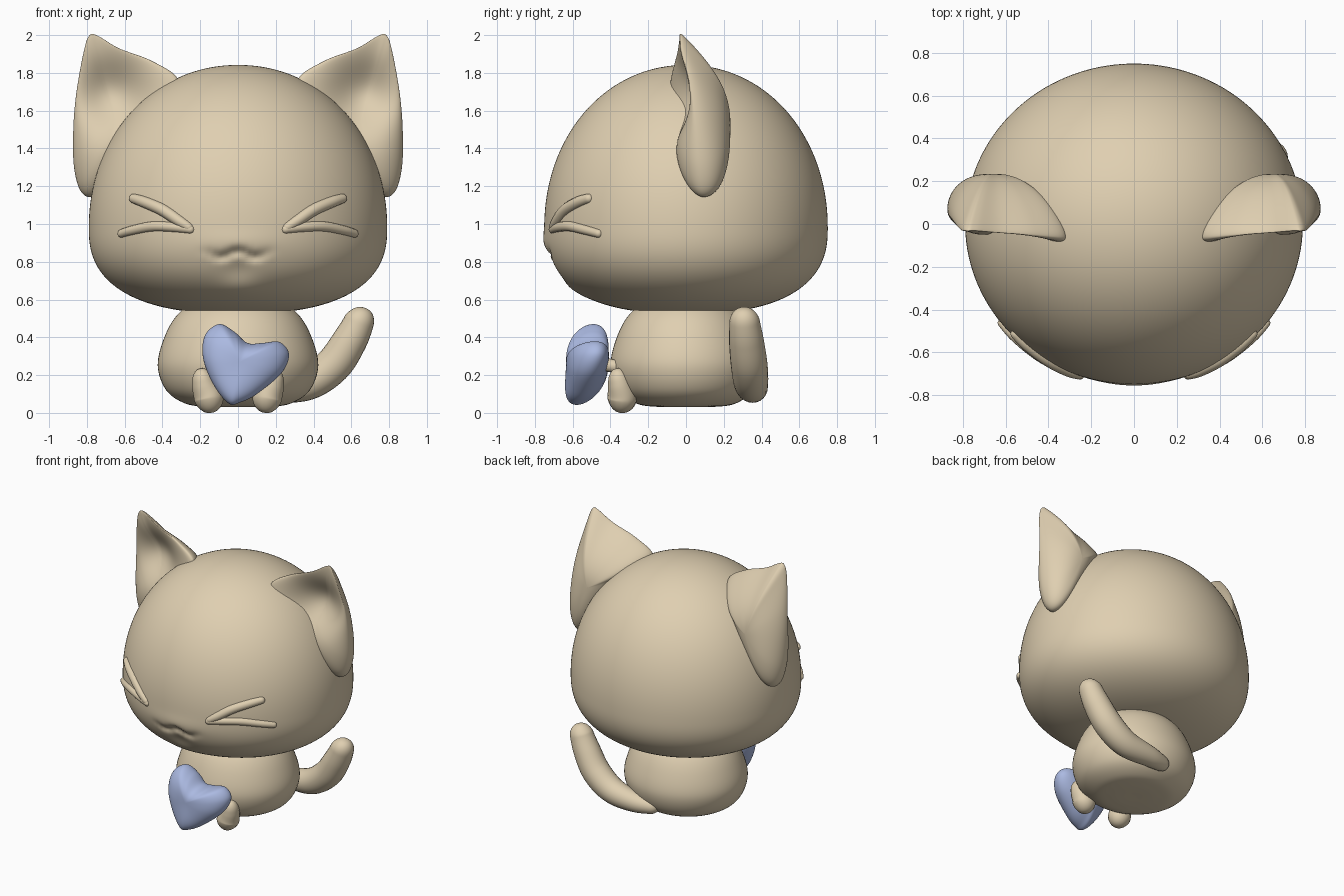
import bpy, bmesh, math
from mathutils import Vector

cube = bpy.data.objects.get("Cube")
if cube:
    bpy.data.objects.remove(cube)


def material(name, colour):
    mat = bpy.data.materials.new(name)
    mat.use_nodes = True
    mat.diffuse_color = colour
    mat.node_tree.nodes["Principled BSDF"].inputs["Base Color"].default_value = colour
    return mat


TAN = material("warm tan", (0.74, 0.625, 0.44, 1))
BLUE = material("soft blue", (0.41, 0.49, 0.76, 1))


def spline(points, steps, closed=False):
    """Smooth curve through points of any dimension."""
    n = len(points)
    pick = (lambda i: points[i % n]) if closed else (lambda i: points[max(0, min(n - 1, i))])
    out = []
    for i in range(n if closed else n - 1):
        for k in range(steps):
            t = k / steps
            out.append([0.5 * (2 * b + (c - a) * t + (2 * a - 5 * b + 4 * c - d) * t * t
                               + (3 * b - a - 3 * c + d) * t ** 3)
                        for a, b, c, d in zip(pick(i - 1), pick(i), pick(i + 1), pick(i + 2))])
    if not closed:
        out.append(list(points[-1]))
    return out


def loft(name, rings, mat):
    """Skin a list of closed rings and cap both ends."""
    bm = bmesh.new()
    rows = [[bm.verts.new(p) for p in ring] for ring in rings]
    n = len(rows[0])
    for low, high in zip(rows, rows[1:]):
        for i in range(n):
            j = (i + 1) % n
            bm.faces.new((low[i], low[j], high[j], high[i]))
    bm.faces.new(rows[0])
    bm.faces.new(rows[-1])
    bmesh.ops.recalc_face_normals(bm, faces=bm.faces)
    for face in bm.faces:
        face.smooth = True
    mesh = bpy.data.meshes.new(name)
    bm.to_mesh(mesh)
    bm.free()
    mesh.materials.append(mat)
    obj = bpy.data.objects.new(name, mesh)
    bpy.context.collection.objects.link(obj)


def turned(name, profile, depth, segments, mat, shape=lambda p: p):
    """Revolve (radius, z) points with the y axis scaled by depth."""
    angles = [2 * math.pi * i / segments for i in range(segments)]
    rings = [[shape(Vector((r * math.cos(a), depth * r * math.sin(a), z))) for a in angles]
             for r, z in profile]
    loft(name, rings, mat)


def tube(name, path, mat, segments=16):
    """Round-ended tube along (x, y, z, radius) points."""
    pts = spline(path, 12)
    places = [Vector(p[:3]) for p in pts]
    dist = [0]
    for a, b in zip(places, places[1:]):
        dist.append(dist[-1] + (b - a).length)
    rings = []
    for i, p in enumerate(places):
        axis = (places[min(i + 1, len(pts) - 1)] - places[max(i - 1, 0)]).normalized()
        side = axis.cross(Vector((0, 1, 0))).normalized()
        up = axis.cross(side)
        r = pts[i][3]
        gap = min(dist[i], dist[-1] - dist[i], r)
        r = max(math.sqrt(r * r - (r - gap) ** 2), 0.001)
        rings.append([p + r * (side * math.cos(a) + up * math.sin(a))
                      for a in (2 * math.pi * k / segments for k in range(segments))])
    loft(name, rings, mat)


def cushion(name, outline, centre, back, front, mat, dent=0, hollow=(0, 0), side=1):
    """Puffy solid filling an outline of (x, y, z, rim thickness) points."""
    rim = spline(outline, 8, True)
    cx, cy, cz = centre
    rings = []
    steps = 48
    for k in range(steps + 1):
        a = 0.01 + (math.pi - 0.02) * k / steps
        t, c = math.sin(a) ** 0.75, math.cos(a)
        ring = []
        for x, y, z, w in rim:
            px, pz = cx + t * (x - cx), cz + t * (z - cz)
            py = cy + t * t * (y - cy) + (back if c > 0 else front) * c * (1 + t * t * (w - 1))
            if c < 0:
                d = ((px - hollow[0]) ** 2 + (pz - hollow[1]) ** 2) / 0.035
                py += dent * -c * math.exp(-d)
            ring.append((side * px, py, pz))
        rings.append(ring)
    loft(name, rings, mat)


# Head: elliptical dome over a fuller, flatter underside
HEAD_DEPTH, HEAD_RADIUS, CHEEK_Z = 0.95, 0.79, 0.98


def head_radius(z):
    height, power = (0.862, 2.05) if z > CHEEK_Z else (0.455, 2.5)
    return HEAD_RADIUS * max(1 - (abs(z - CHEEK_Z) / height) ** power, 0) ** (1 / power)


def mouth(p):
    """Press in a wavy lip line and an open mouth, and push out the chin."""
    if p.y < 0 and abs(p.x) < 0.4:
        lip = 0.84 + 0.018 * math.cos(2 * math.pi * p.x / 0.18)
        groove = math.exp(-((p.z - lip) / 0.026) ** 2 - (p.x / 0.15) ** 4)
        bowl = math.exp(-(p.x / 0.1) ** 2 - ((p.z - 0.76) / 0.07) ** 2)
        chin = math.exp(-(p.x / 0.12) ** 2 - ((p.z - 0.65) / 0.05) ** 2)
        muzzle = math.exp(-(p.x / 0.2) ** 2 - ((p.z - 0.9) / 0.06) ** 2)
        p.y += 0.025 * groove + 0.025 * bowl - 0.008 * chin - 0.008 * muzzle
    return p


head_profile = []
for i in range(121):
    angle = -math.pi / 2 + math.pi * i / 120
    z = CHEEK_Z + math.sin(angle) * (0.862 if angle > 0 else 0.455)
    head_profile.append((max(head_radius(z), 0.002), z))
turned("head", head_profile, HEAD_DEPTH, 160, TAN, mouth)


def face_y(x, z):
    return -HEAD_DEPTH * math.sqrt(max(head_radius(z) ** 2 - x * x, 0))


# Body
body_profile = spline([(0.002, 0.03), (0.16, 0.032), (0.28, 0.05), (0.38, 0.12), (0.425, 0.25),
                       (0.39, 0.4), (0.32, 0.52), (0.22, 0.58), (0.002, 0.6)], 8)
turned("body", body_profile, 0.94, 64, TAN)

# Ears, squeezed-shut eyes, feet and paws on both sides
ear = [(0.785, -0.03, 2.0, 0.3), (0.815, -0.02, 1.92, 0.4), (0.855, 0.03, 1.7, 0.65),
       (0.872, 0.06, 1.5, 0.8), (0.868, 0.08, 1.3, 0.9), (0.83, 0.09, 1.17, 0.9),
       (0.76, 0.09, 1.15, 0.9), (0.65, 0.06, 1.26, 0.9), (0.5, 0.0, 1.46, 0.9),
       (0.37, -0.06, 1.66, 0.8), (0.32, -0.06, 1.77, 0.7), (0.46, -0.05, 1.865, 0.55),
       (0.63, -0.04, 1.93, 0.4), (0.74, -0.03, 1.995, 0.3)]
upper_lash = [(0.57, 1.14, 0.024), (0.5, 1.118, 0.03), (0.4, 1.075, 0.032),
              (0.31, 1.015, 0.03), (0.24, 0.97, 0.022)]
lower_lash = [(0.63, 0.945, 0.022), (0.56, 0.966, 0.025), (0.45, 0.987, 0.027),
              (0.34, 0.983, 0.026), (0.23, 0.968, 0.022)]

for label, s in (("left", 1), ("right", -1)):
    cushion(label + "_ear", ear, (0.65, 0.06, 1.54), 0.175, 0.13, TAN, 0.14, (0.67, 1.7), s)
    for part, lash in (("upper", upper_lash), ("lower", lower_lash)):
        tube(f"{label}_{part}_eye_line",
             [(s * x, face_y(x, z) + 0.006, z, r) for x, z, r in lash], TAN, 12)
    tube(label + "_foot", [(s * 0.2, -0.37, 0.235, 0.04), (s * 0.18, -0.35, 0.15, 0.065),
                           (s * 0.155, -0.338, 0.08, 0.078), (s * 0.145, -0.35, 0.0, 0.065)], TAN)
    tube(label + "_paw", [(s * 0.13, -0.34, 0.24, 0.035), (s * 0.11, -0.45, 0.26, 0.035)], TAN)

# Tail curling up on one side
tube("tail", [(-0.01, 0.33, 0.12, 0.045), (0.16, 0.355, 0.125, 0.07), (0.36, 0.345, 0.155, 0.09),
              (0.5, 0.335, 0.25, 0.097), (0.59, 0.32, 0.38, 0.092), (0.643, 0.31, 0.49, 0.08),
              (0.66, 0.31, 0.56, 0.075)], TAN, 24)

# Puffy tilted heart held in front
heart = [(-0.05, -0.575, 0.05, 1), (-0.13, -0.55, 0.15, 1), (-0.185, -0.525, 0.29, 1),
         (-0.175, -0.5, 0.41, 1), (-0.1, -0.49, 0.47, 1), (-0.02, -0.49, 0.43, 1),
         (0.05, -0.5, 0.37, 1), (0.13, -0.495, 0.37, 1), (0.22, -0.48, 0.375, 1),
         (0.27, -0.48, 0.31, 1), (0.23, -0.51, 0.21, 1), (0.1, -0.55, 0.1, 1),
         (0.01, -0.575, 0.055, 1)]
cushion("heart", heart, (0.01, -0.52, 0.27), 0.11, 0.115, BLUE)
